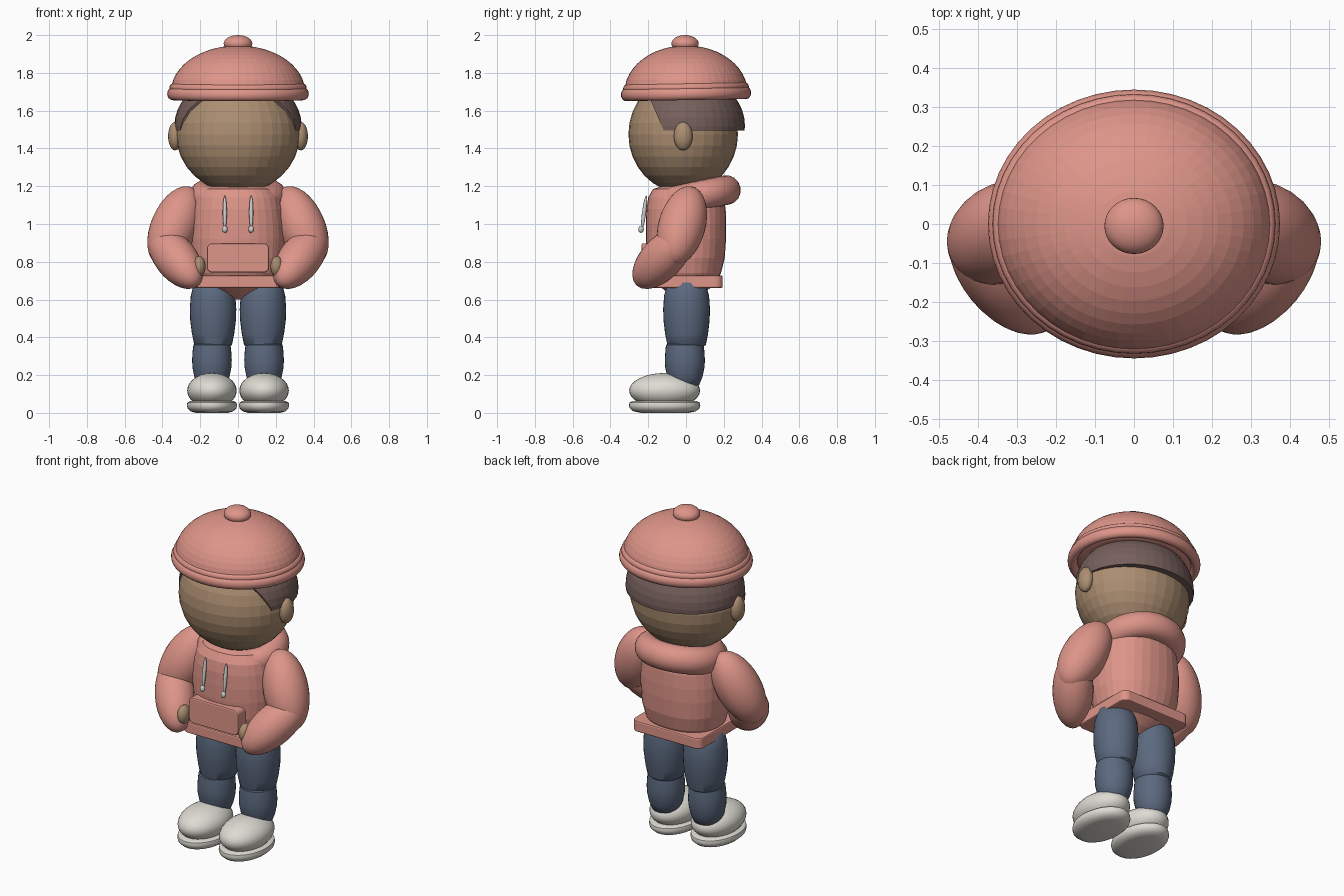
import bpy, bmesh, math
from mathutils import Vector, Matrix

if "Cube" in bpy.data.objects:
    bpy.data.objects.remove(bpy.data.objects["Cube"])


def material(name, r, g, b):
    m = bpy.data.materials.new(name)
    m.diffuse_color = (r, g, b, 1)
    m.use_nodes = True
    m.node_tree.nodes["Principled BSDF"].inputs["Base Color"].default_value = m.diffuse_color
    return m


CORAL = material("coral cloth", .73, .30, .25)
SKIN = material("brown skin", .41, .27, .165)
HAIR = material("dark hair", .18, .115, .105)
DENIM = material("blue denim", .105, .14, .21)
WHITE = material("off white", .73, .71, .65)
CORD = material("pale grey cord", .60, .62, .60)


def finish(name, bm, mat, smooth=False):
    bmesh.ops.recalc_face_normals(bm, faces=bm.faces)
    me = bpy.data.meshes.new(name)
    bm.to_mesh(me)
    bm.free()
    me.materials.append(mat)
    for p in me.polygons:
        p.use_smooth = smooth
    ob = bpy.data.objects.new(name, me)
    bpy.context.collection.objects.link(ob)
    return ob


def ball_mesh(center, radii, axis=(0, 0, 1), seg=32, rings=16):
    """Ellipsoid whose local z follows the given axis."""
    bm = bmesh.new()
    bmesh.ops.create_uvsphere(bm, u_segments=seg, v_segments=rings, radius=1)
    rot = Vector(axis).to_track_quat('Z', 'Y').to_matrix().to_4x4()
    if tuple(axis) == (0, 0, 1):
        rot = Matrix.Identity(4)
    bm.transform(Matrix.Translation(center) @ rot @ Matrix.Diagonal((*radii, 1)))
    return bm


def ball(name, center, radii, mat, axis=(0, 0, 1), smooth=False, seg=32, rings=16):
    return finish(name, ball_mesh(center, radii, axis, seg, rings), mat, smooth)


def lathe(name, center, profile, mat, smooth=False, seg=32, power=1.0):
    """Stacked closed rings from (rx, ry, z); power below 1 squares the outline."""
    bm = bmesh.new()
    loops = []
    for rx, ry, z in profile:
        ring = []
        for i in range(seg):
            a = 2 * math.pi * i / seg
            c, s = math.cos(a), math.sin(a)
            ring.append(bm.verts.new((
                center[0] + rx * math.copysign(abs(c) ** power, c),
                center[1] + ry * math.copysign(abs(s) ** power, s), z)))
        loops.append(ring)
    for low, high in zip(loops, loops[1:]):
        for i in range(seg):
            j = (i + 1) % seg
            bm.faces.new((low[i], low[j], high[j], high[i]))
    bm.faces.new(loops[0][::-1])
    bm.faces.new(loops[-1])
    return finish(name, bm, mat, smooth)


def ring(name, center, rx, ry, tube_r, tube_z, mat, tilt=0, seg=48, sides=16):
    """Oval torus tilted about x."""
    bm = bmesh.new()
    grid = []
    for i in range(seg):
        a = 2 * math.pi * i / seg
        grid.append([])
        for k in range(sides):
            t = 2 * math.pi * k / sides
            c = tube_r * math.cos(t)
            grid[i].append(bm.verts.new(((rx + c) * math.cos(a),
                                         (ry + c) * math.sin(a), tube_z * math.sin(t))))
    for i in range(seg):
        n = (i + 1) % seg
        for k in range(sides):
            m = (k + 1) % sides
            bm.faces.new((grid[i][k], grid[n][k], grid[n][m], grid[i][m]))
    bm.transform(Matrix.Translation(center) @ Matrix.Rotation(tilt, 4, 'X'))
    return finish(name, bm, mat, True)


def rounded_plate(name, center, size, mat, corner, vertical_axis, edge=.008):
    """Box with four rounded corners around one axis and softened rims."""
    bm = bmesh.new()
    bmesh.ops.create_cube(bm, size=1)
    bm.transform(Matrix.Translation(center) @ Matrix.Diagonal((*size, 1)))
    edges = [e for e in bm.edges if abs((e.verts[0].co - e.verts[1].co).normalized()[vertical_axis]) > .9]
    bmesh.ops.bevel(bm, geom=edges, offset=corner, segments=5, profile=.5, affect='EDGES')
    ob = finish(name, bm, mat)
    mod = ob.modifiers.new("soft rim", 'BEVEL')
    mod.width, mod.segments = edge, 2
    mod.limit_method, mod.angle_limit = 'ANGLE', math.radians(50)
    return ob


# Head and ears
ball("head", (0, -.015, 1.475), (.328, .29, .31), SKIN)

# Hair: shell cut flat at the nape and sloped at the temples
hair = ball_mesh((0, .005, 1.52), (.337, .307, .27), seg=40, rings=20)
for co, no in (((0, 0, 1.495), (0, 0, -1)), ((0, -.12, 1.50), (0, -.92, -.40))):
    cut = bmesh.ops.bisect_plane(hair, geom=hair.verts[:] + hair.edges[:] + hair.faces[:],
                                 plane_co=co, plane_no=no, clear_outer=True)
    rim = [e for e in cut['geom_cut'] if isinstance(e, bmesh.types.BMEdge)]
    bmesh.ops.contextual_create(hair, geom=rim)
finish("hair", hair, HAIR)

# Cap: dome, rolled brim and button
dome = [(.30, .27, 1.675), (.352, .322, 1.69)]
for i in range(12):
    a = math.radians(90 * i / 12)
    dome.append((.355 * math.cos(a), .325 * math.cos(a), 1.70 + .245 * math.sin(a)))
dome.append((.012, .011, 1.945))
lathe("cap_dome", (0, 0), dome, CORAL, seg=48)
ring("cap_brim", (0, 0, 1.689), .348, .318, .027, .033, CORAL, math.radians(1))
ring("cap_brim_welt", (0, 0, 1.722), .343, .313, .020, .022, CORAL, math.radians(1))
ball("cap_button", (0, -.005, 1.955), (.076, .072, .045), CORAL, smooth=True)

# Hooded top
lathe("torso", (0, 0), [(.03, .03, .60), (.09, .08, .625), (.19, .155, .68), (.225, .185, .74),
                        (.245, .205, .82), (.252, .212, .92), (.25, .213, 1.0),
                        (.24, .21, 1.08), (.225, .20, 1.14), (.19, .175, 1.185),
                        (.11, .10, 1.21)], CORAL, power=.88)
ring("hood_collar", (0, .05, 1.145), .185, .17, .073, .078, CORAL, math.radians(12))
rounded_plate("hem_band", (0, -.008, .695), (.46, .405, .066), CORAL, .04, 2)
rounded_plate("front_pocket", (0, -.195, .82), (.33, .08, .155), CORAL, .03, 1)

# Left and right parts
for s, side in ((-1, "right"), (1, "left")):
    ball(side + "_ear", (s * .333, -.015, 1.465), (.037, .05, .075), SKIN, smooth=True)

    # Drawstring with a bead
    ball(side + "_drawstring", (s * .07, -.222, 1.06), (.011, .011, .092), CORD,
         (0, .13, 1), True, 12, 10)
    ball(side + "_drawstring_bead", (s * .07, -.238, .972), (.015, .015, .019), CORD,
         smooth=True, seg=12, rings=8)

    # Arm bent towards the pocket
    ball(side + "_upper_arm", (s * .335, -.022, .99), (.125, .125, .228), CORAL,
         (s * -.11, .07, .25), True)
    ball(side + "_forearm", (s * .33, -.125, .82), (.112, .112, .22), CORAL,
         (s * .07, .085, .09), True)
    ball(side + "_hand", (s * .205, -.222, .775), (.033, .045, .055), SKIN, smooth=True)

    # Trouser leg in two puffed sections
    lathe(side + "_thigh", (s * .132, .003), [(.07, .07, .335), (.100, .102, .36), (.112, .114, .42),
          (.121, .122, .49), (.123, .124, .55), (.118, .119, .62), (.10, .10, .69),
          (.05, .05, .73)], DENIM, True)
    lathe(side + "_shin", (s * .138, -.006), [(.04, .04, .125), (.075, .075, .145), (.093, .093, .19),
          (.103, .104, .24), (.105, .106, .28), (.102, .103, .33), (.098, .10, .36),
          (.06, .06, .38)], DENIM, True)

    # Shoe
    ball(side + "_shoe_upper", (s * .138, -.113, .118), (.131, .188, .093), WHITE, smooth=True)
    lathe(side + "_shoe_sole", (s * .138, -.113), [(.085, .125, 0), (.112, .165, .008),
          (.129, .184, .024), (.133, .189, .04), (.130, .186, .055), (.115, .17, .062)],
          WHITE, True, seg=40)

# Keep crisp edges on the smooth parts
for ob in bpy.data.objects:
    if ob.data.polygons[0].use_smooth:
        bpy.ops.object.select_all(action='DESELECT')
        ob.select_set(True)
        bpy.context.view_layer.objects.active = ob
        bpy.ops.object.shade_smooth_by_angle(angle=math.radians(40))
